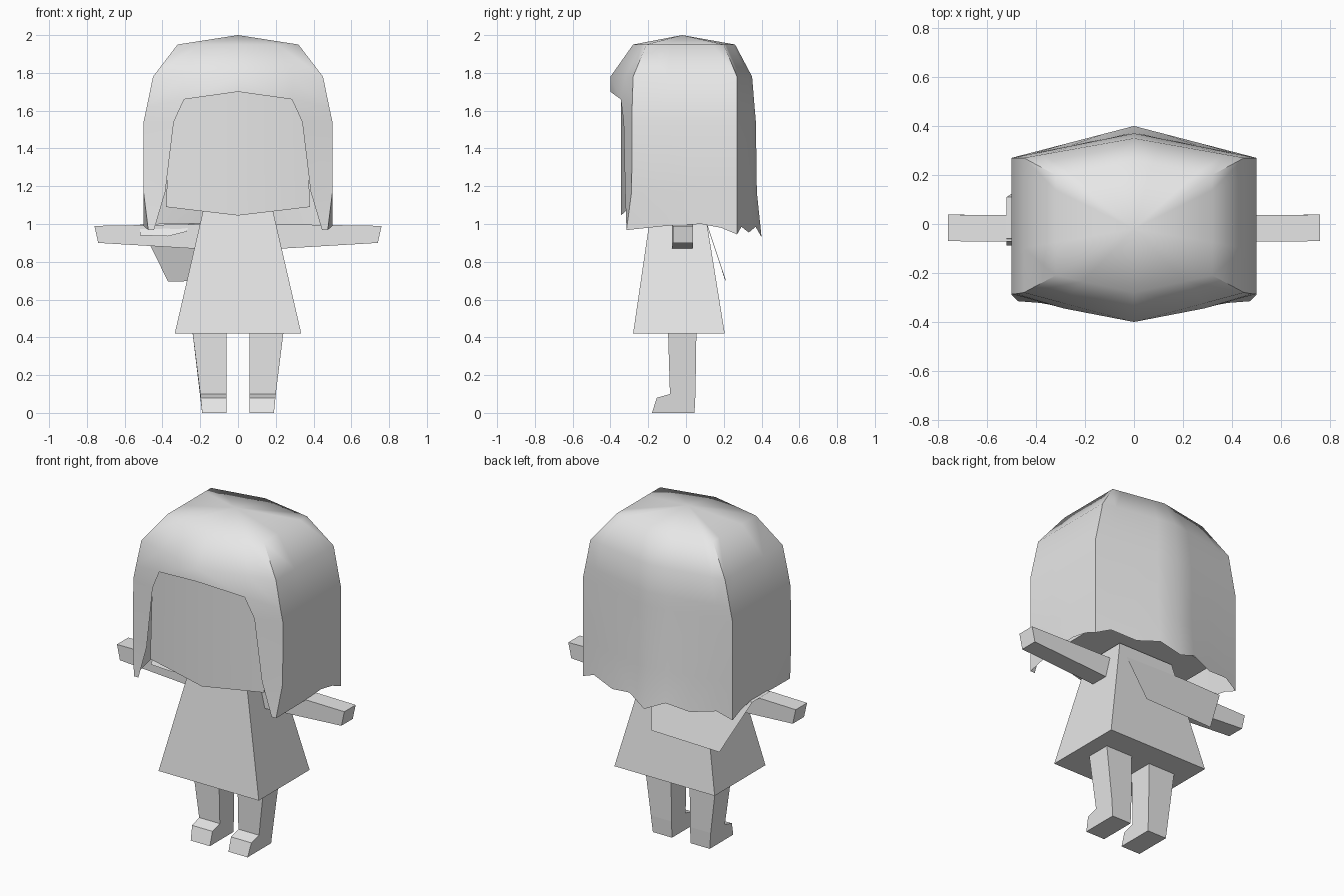
import bpy, bmesh, math

cube = bpy.data.objects.get("Cube")
if cube:
    bpy.data.objects.remove(cube, do_unlink=True)

GREY = (0.8, 0.8, 0.8, 1.0)
grey = bpy.data.materials.new("plain_grey")
grey.use_nodes = True
grey.diffuse_color = GREY
grey.node_tree.nodes["Principled BSDF"].inputs["Base Color"].default_value = GREY


def make(name, verts, faces, smooth=None, mirror=False, fix_normals=True):
    """Build an object; smooth is an optional sharp-edge angle in degrees."""
    bm = bmesh.new()
    vs = [bm.verts.new(v) for v in verts]
    for f in faces:
        bm.faces.new([vs[i] for i in f])
    bmesh.ops.remove_doubles(bm, verts=bm.verts, dist=0.0005)
    if fix_normals:
        bmesh.ops.recalc_face_normals(bm, faces=bm.faces)
    me = bpy.data.meshes.new(name)
    bm.to_mesh(me)
    bm.free()
    me.materials.append(grey)
    ob = bpy.data.objects.new(name, me)
    bpy.context.collection.objects.link(ob)
    if mirror:
        mod = ob.modifiers.new("mirror", 'MIRROR')
        mod.merge_threshold = 0.001
    if smooth:
        bpy.ops.object.select_all(action='DESELECT')
        ob.select_set(True)
        bpy.context.view_layer.objects.active = ob
        bpy.ops.object.shade_smooth_by_angle(angle=math.radians(smooth))
    return ob


def grid_faces(rows, cols):
    return [(r * cols + c, (r + 1) * cols + c, (r + 1) * cols + c + 1, r * cols + c + 1)
            for r in range(rows - 1) for c in range(cols - 1)]


def loft(name, rings, **kw):
    """Closed solid through rings with equal point counts."""
    n = len(rings[0])
    verts = [p for ring in rings for p in ring]
    faces = [(r * n + i, r * n + (i + 1) % n, (r + 1) * n + (i + 1) % n, (r + 1) * n + i)
             for r in range(len(rings) - 1) for i in range(n)]
    faces += [tuple(range(n)), tuple(range(len(verts) - n, len(verts)))]
    return make(name, verts, faces, **kw)


def rect(z, x, y0, y1):
    return [(-x, y0, z), (x, y0, z), (x, y1, z), (-x, y1, z)]


# Dress: tapered block
loft("dress", [rect(0.42, 0.335, -0.28, 0.205), rect(1.07, 0.185, -0.185, 0.10)])

# Arms: tapered bars reaching sideways
for side, label in ((1, "left"), (-1, "right")):
    loft(label + "_arm", [
        [(side * x, y, z) for x, y, z in ring] for ring in (
            [(0.15, -0.075, 0.865), (0.15, 0.035, 0.865), (0.15, 0.035, 1.0), (0.15, -0.075, 1.0)],
            [(0.74, -0.07, 0.90), (0.74, 0.038, 0.90), (0.76, 0.038, 0.99), (0.76, -0.07, 0.99)])])

# Legs: side profile with a foot, widened towards the hip
LEG = [(-0.095, 0.43), (-0.085, 0.10), (-0.155, 0.08), (-0.18, 0.0),
       (0.045, 0.0), (0.05, 0.10), (0.055, 0.43)]


def leg_outer(z):
    return 0.19 + 0.1 * z if z <= 0.1 else 0.20 + 0.125 * (z - 0.1)


for side, label in ((1, "left"), (-1, "right")):
    loft(label + "_leg", [[(side * 0.062, y, z) for y, z in LEG],
                          [(side * leg_outer(z), y, z) for y, z in LEG]])

# Head: six-sided block with a gently pointed face
HEAD = [(0, -0.345), (0.38, -0.295), (0.38, 0.20), (0, 0.28), (-0.38, 0.20), (-0.38, -0.295)]
HEAD_BOTTOM = [1.045, 1.09, 1.09, 1.07, 1.09, 1.09]
loft("head", [[(x, y, z) for (x, y), z in zip(HEAD, HEAD_BOTTOM)],
              [(x * 0.95, y, 1.74) for x, y in HEAD]], smooth=30)

# Hair: half shell, rings listed from the crown down
# (height, half width, front corner y, back corner y, front tip y, back tip y)
RINGS = [(2.00, 0.0, -0.02, -0.02, -0.02, -0.02),
         (1.95, 0.32, -0.21, 0.20, -0.28, 0.26),
         (1.78, 0.45, -0.28, 0.27, -0.40, 0.35),
         (1.62, 0.483, -0.285, 0.27, -0.40, 0.363),
         (1.54, 0.50, -0.285, 0.27, -0.35, 0.37),
         (1.17, 0.50, -0.288, 0.27, -0.35, 0.375),
         (0.98, 0.50, -0.29, 0.27, -0.35, 0.40)]
# Inner edge of the front locks, per ring
LOCK = {3: (0.285, -0.345, 1.66), 4: (0.34, -0.33, 1.54),
        5: (0.385, -0.322, 1.17), 6: (0.445, -0.315, 0.968)}
# Ragged hem heights, from the front lock round to the back centre
HEM = [0.968, 0.97, 0.99, 1.0, 0.98, 0.945, 0.985, 0.955, 0.985, 0.93]

verts = []
for r, (z, w, yf, yb, tipf, tipb) in enumerate(RINGS):
    row = [(0, tipf, z), (w * 0.65, tipf + (yf - tipf) * 0.65, z), (w, yf, z)]
    row += [(w, yf + (yb - yf) * t, z) for t in (0.33, 0.66, 0.85)]
    row += [(w, yb, z)]
    row += [(w * t, tipb + (yb - tipb) * t, z) for t in (0.82, 0.52, 0.24, 0)]
    if r in LOCK:
        row[1] = LOCK[r]
    if r == 3:
        row[0] = (0, -0.40, 1.70)
    if r == 6:
        row = [row[0]] + [(x, y, h) for (x, y, _), h in zip(row[1:], HEM)]
        row[2] = (0.475, -0.315, 0.968)
    verts += row
COLS = 11
faces = []
for k, f in enumerate(grid_faces(len(RINGS), COLS)):
    r, c = divmod(k, COLS - 1)
    if c == 0 and r >= 3:      # opening for the face
        continue
    if r == 0:                 # crown fan shares one point
        f = (0, f[1], f[2])
    faces.append(f)
used = sorted({i for f in faces for i in f})
remap = {old: new for new, old in enumerate(used)}
make("hair", [verts[i] for i in used], [tuple(remap[i] for i in f) for f in faces],
     smooth=60, mirror=True, fix_normals=False)

# Cloth draped over the right arm, hanging down the back
CLOTH = [[(-0.52, -0.088, 0.94), (-0.37, -0.092, 0.935), (-0.27, -0.085, 0.96)],
         [(-0.52, -0.06, 0.998), (-0.37, -0.06, 1.003), (-0.26, -0.06, 1.003)],
         [(-0.52, 0.11, 0.998), (-0.25, 0.11, 1.003), (0.15, 0.115, 0.99)],
         [(-0.37, 0.21, 0.695), (-0.15, 0.21, 0.70), (0.085, 0.21, 0.705)]]
make("arm_cloth", [p for row in CLOTH for p in row], grid_faces(4, 3), smooth=50)
